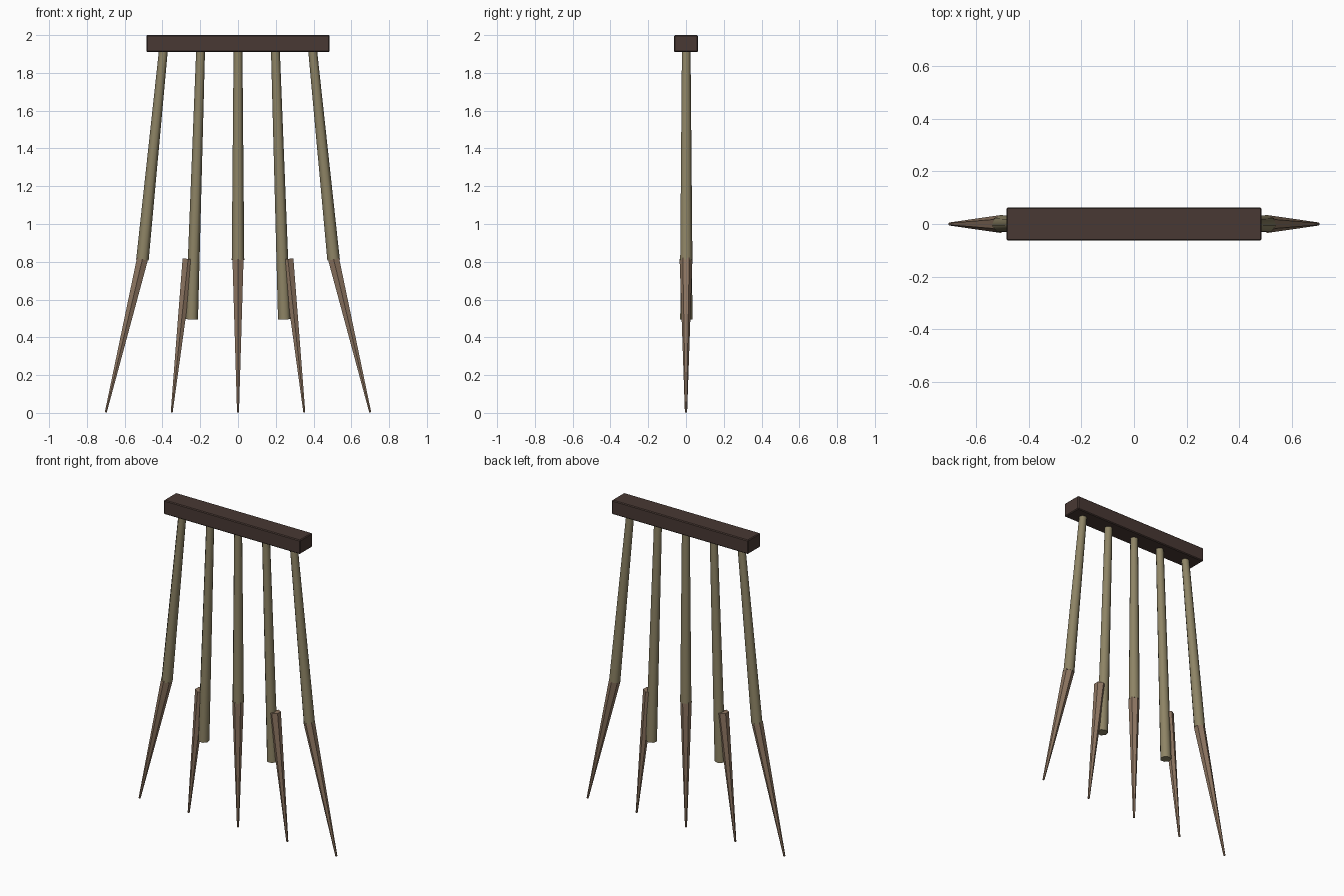
import bpy, bmesh, math
from mathutils import Vector, Matrix

if "Cube" in bpy.data.objects:
    bpy.data.objects.remove(bpy.data.objects["Cube"])


def material(name, color):
    m = bpy.data.materials.new(name)
    m.diffuse_color = (*color, 1)
    m.use_nodes = True
    m.node_tree.nodes["Principled BSDF"].inputs["Base Color"].default_value = m.diffuse_color
    return m


WOOD = material("dark_wood", (0.065, 0.04, 0.033))
CANE = material("cane", (0.27, 0.23, 0.13))
TIP = material("tip", (0.27, 0.18, 0.12))


def finish(bm, name, mat):
    bmesh.ops.recalc_face_normals(bm, faces=bm.faces)
    me = bpy.data.meshes.new(name)
    bm.to_mesh(me)
    bm.free()
    me.materials.append(mat)
    ob = bpy.data.objects.new(name, me)
    bpy.context.collection.objects.link(ob)
    return ob


def tapered_rod(name, top, bottom, r_top, r_bottom, sides, mat):
    """Tapered prism between two (x, z) points, one corner facing +y."""
    a, b = Vector((top[0], 0, top[1])), Vector((bottom[0], 0, bottom[1]))
    axis = (b - a).normalized()
    back = Vector((0, 1, 0))
    side = axis.cross(back)
    bm = bmesh.new()
    rings = []
    for p, r in ((a, r_top), (b, r_bottom)):
        angles = [math.tau * i / sides for i in range(sides)]
        rings.append([bm.verts.new(p + r * (math.cos(t) * back + math.sin(t) * side))
                      for t in angles])
    for i in range(sides):
        j = (i + 1) % sides
        bm.faces.new((rings[0][i], rings[0][j], rings[1][j], rings[1][i]))
    for ring in rings:
        bm.faces.new(ring)
    ob = finish(bm, name, mat)
    bpy.context.view_layer.objects.active = ob
    ob.select_set(True)
    bpy.ops.object.shade_smooth_by_angle(angle=math.radians(55))
    ob.select_set(False)


# Crossbar with slightly softened edges
bm = bmesh.new()
bmesh.ops.create_cube(bm, size=1, matrix=Matrix.Translation((0, 0, 1.955))
                      @ Matrix.Diagonal((0.97, 0.126, 0.09, 1)))
bmesh.ops.bevel(bm, geom=bm.edges[:], offset=0.005, segments=1, affect='EDGES')
finish(bm, "crossbar", WOOD)

# Each strand: upper top x, upper bottom (x, z), claw top x, claw tip x
strands = {
    "middle": (0.0, (0.0, 0.81), 0.0, 0.0),
    "inner": (0.198, (0.245, 0.495), 0.264, 0.351),
    "outer": (0.395, (0.506, 0.81), 0.506, 0.70),
}
for label, (x0, (x1, z1), x2, x3) in strands.items():
    for s in ((1,) if label == "middle" else (1, -1)):
        suffix = label + {1: "_right", -1: "_left"}[s] if label != "middle" else label
        tapered_rod("upper_rod_" + suffix, (s * x0, 1.92), (s * x1, z1),
                    0.024, 0.034, 7, CANE)
        tapered_rod("claw_" + suffix, (s * x2, 0.815), (s * x3, 0.003),
                    0.034, 0.006, 6, TIP)
